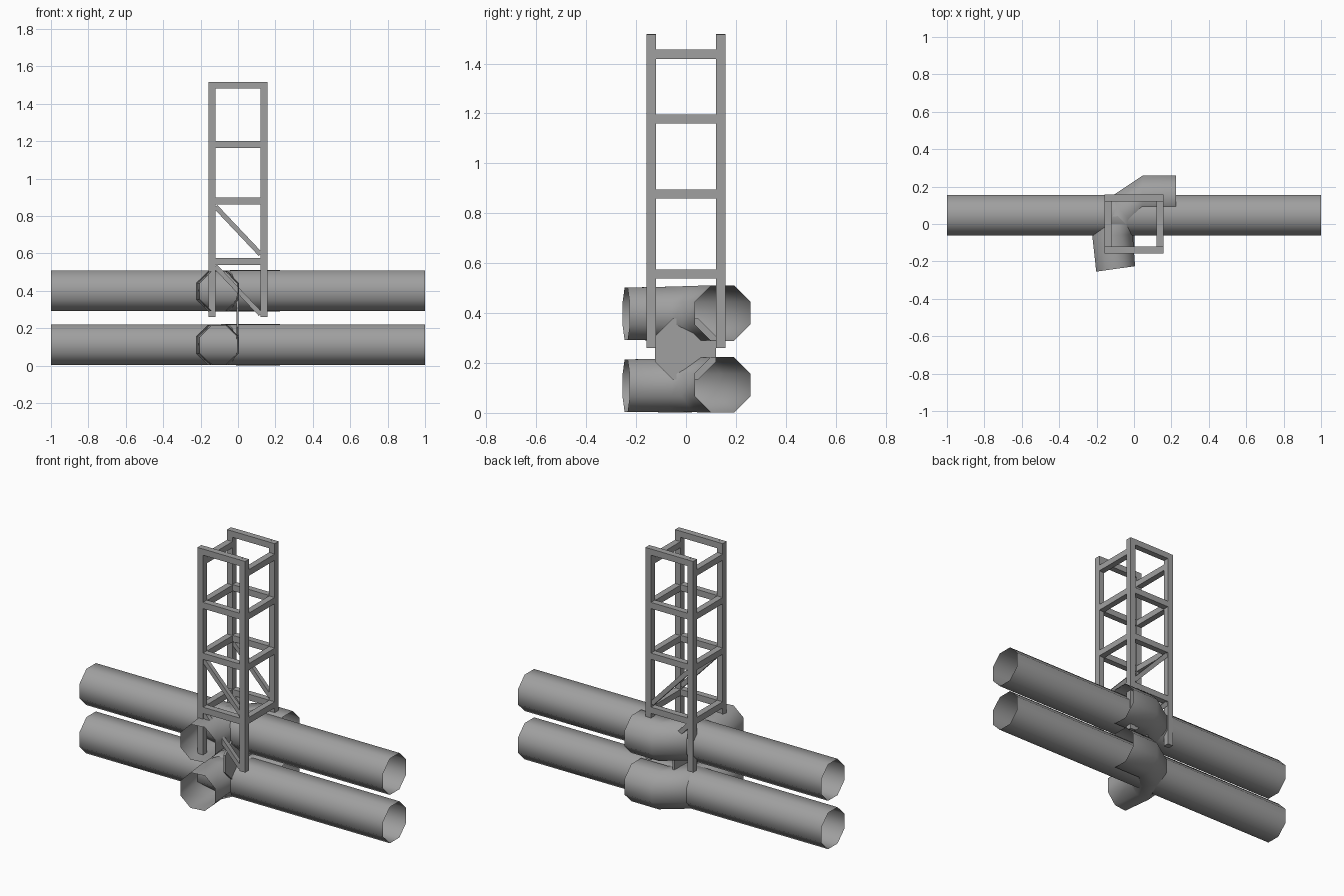
import bpy
import bmesh
import math
from mathutils import Vector, Matrix

cube = bpy.data.objects.get("Cube")
if cube:
    bpy.data.objects.remove(cube, do_unlink=True)

steel = bpy.data.materials.new("steel grey")
steel.use_nodes = True
steel.diffuse_color = (0.35, 0.35, 0.35, 1)
steel.node_tree.nodes["Principled BSDF"].inputs["Base Color"].default_value = steel.diffuse_color


def add_object(name, bm, smooth=False):
    mesh = bpy.data.meshes.new(name)
    bm.to_mesh(mesh)
    bm.free()
    mesh.materials.append(steel)
    for face in mesh.polygons:
        face.use_smooth = smooth
    obj = bpy.data.objects.new(name, mesh)
    bpy.context.scene.collection.objects.link(obj)
    return obj


def octagon(centre, heading, apothem):
    """Upright ring of eight points, facing along a level heading."""
    side = Vector((heading[1], -heading[0], 0)).normalized()
    radius = apothem / math.cos(math.pi / 8)
    angles = [(i + 0.5) * math.pi / 4 for i in range(8)]
    return [Vector(centre) + radius * (math.cos(a) * side + math.sin(a) * Vector((0, 0, 1)))
            for a in angles]


def tube(name, rings, capped=False, smooth=True):
    """Skin octagonal rings; the ends stay open unless capped."""
    bm = bmesh.new()
    loops = [[bm.verts.new(p) for p in octagon(*ring)] for ring in rings]
    for a, b in zip(loops, loops[1:]):
        for i in range(8):
            j = (i + 1) % 8
            bm.faces.new((a[i], a[j], b[j], b[i]))
    if capped:
        bm.faces.new(loops[0])
        bm.faces.new(loops[-1])
    bmesh.ops.recalc_face_normals(bm, faces=bm.faces)
    return add_object(name, bm, smooth)


def bar(name, start, end, width, depth):
    """Rectangular bar; width lies in the xz or yz face, depth across it."""
    start, end = Vector(start), Vector(end)
    z = (end - start).normalized()
    y = Vector((0, 1, 0)) if abs(z.y) < 0.5 else Vector((1, 0, 0))
    x = y.cross(z)
    frame = Matrix((x, y, z)).transposed().to_4x4()
    frame.translation = (start + end) / 2
    bm = bmesh.new()
    bmesh.ops.create_cube(bm, size=1)
    bmesh.ops.scale(bm, vec=(width, depth, (end - start).length), verts=bm.verts)
    bmesh.ops.transform(bm, matrix=frame, verts=bm.verts)
    return add_object(name, bm)


# Two straight open pipes, each crossed by a bent open pipe
for label, z in (("lower", 0.112), ("upper", 0.4)):
    tube(label + "_straight_pipe",
         [((x, 0.046, z), (1, 0), 0.108) for x in (-1, 1)])
    tube(label + "_bent_pipe", [
        ((-0.098, -0.24, z - 0.003), (-0.14, 1), 0.105),
        ((-0.115, -0.06, z - 0.002), (-0.03, 1), 0.108),
        ((-0.06, 0.06, z), (0.7, 0.7), 0.109),
        ((0.045, 0.147, z), (1, 0), 0.111),
        ((0.225, 0.147, z), (1, 0), 0.111),
    ])

# Thin octagonal plate joining the pipes
tube("joint_plate", [((x, -0.002, 0.256), (1, 0), 0.123) for x in (-0.008, 0.004)],
     capped=True, smooth=False)

# Lattice tower: legs, rungs on all four faces, diagonal braces
P, W = 0.139, 0.037
INNER = P - W / 2
for side, sx in (("left", 1), ("right", -1)):
    for end, sy in (("front", -1), ("back", 1)):
        bar(f"{end}_{side}_leg", (sx * P, sy * P, 0.26), (sx * P, sy * P, 1.517), W, W)

for end, y in (("front", -P), ("back", P)):
    for n, z in enumerate((0.557, 0.879, 1.181, 1.499)):
        bar(f"{end}_rung_{n + 1}", (-INNER, y, z), (INNER, y, z), W, W)
    for n, z in enumerate((0.275, 0.595)):
        bar(f"{end}_brace_{n + 1}", (-INNER, y, z + 0.255), (INNER, y, z), 0.026, 0.026)

for side, x in (("left", P), ("right", -P)):
    for n, z in enumerate((0.557, 0.877, 1.178, 1.437)):
        bar(f"{side}_rung_{n + 1}", (x, -INNER, z), (x, INNER, z), W, W)
